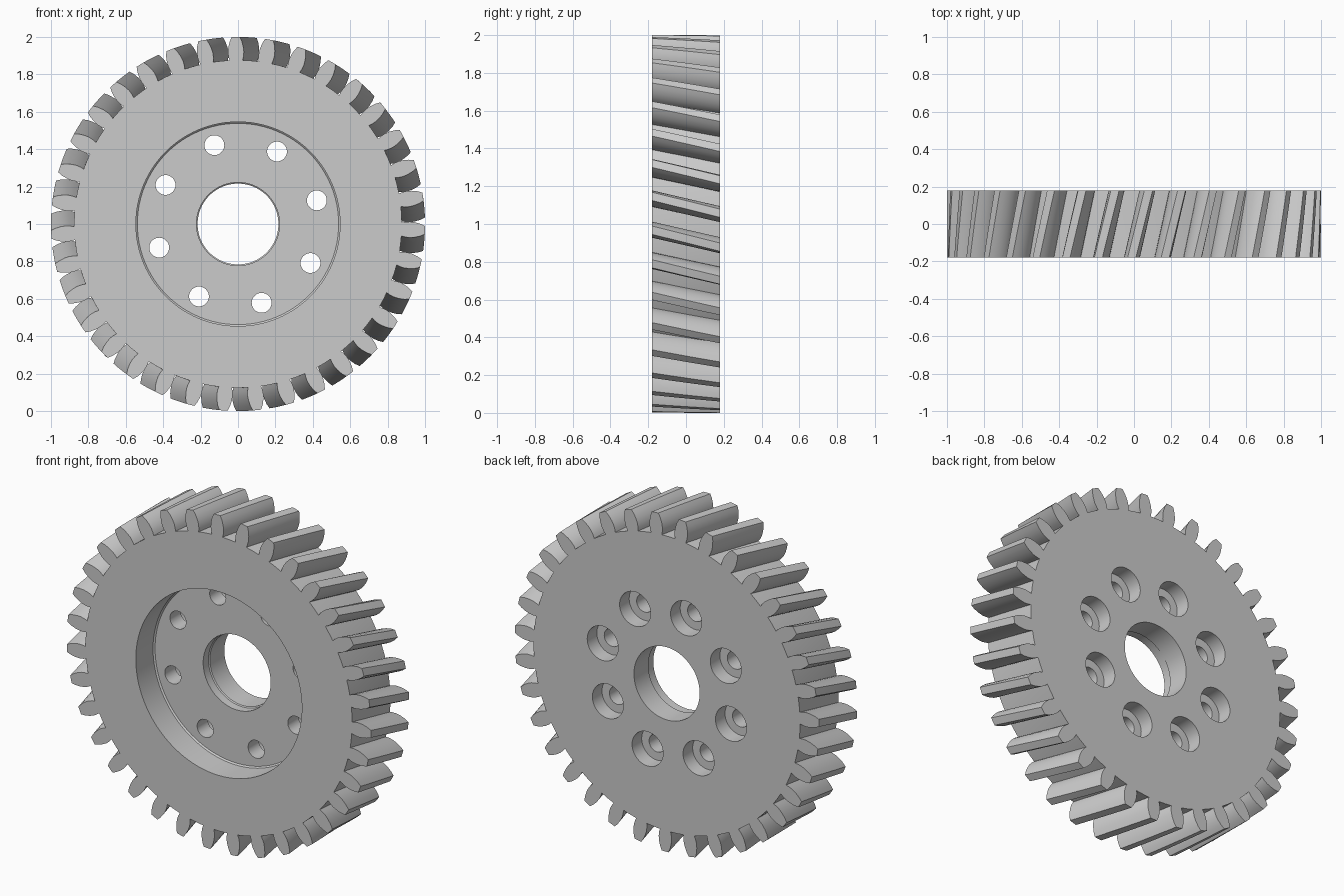
import bpy, bmesh, math

if "Cube" in bpy.data.objects:
    bpy.data.objects.remove(bpy.data.objects["Cube"])

TEETH, HALF_W, TWIST, CZ = 35, 0.18, 0.09, 1.0
PHASE = math.radians(-90 + 0.7)          # a tooth gap sits near the bottom
# radius, half thickness of one tooth from root to tip
FLANK = [(.876, .035), (.895, .040), (.92, .0425), (.946, .040), (.975, .033), (1.0, .022)]


def make_object(name, bm):
    bmesh.ops.recalc_face_normals(bm, faces=bm.faces)
    mesh = bpy.data.meshes.new(name)
    bm.to_mesh(mesh)
    bm.free()
    obj = bpy.data.objects.new(name, mesh)
    bpy.context.collection.objects.link(obj)
    return obj


def loft(bm, rings):
    """Join closed rings of points and cap both ends."""
    loops = [[bm.verts.new(p) for p in ring] for ring in rings]
    for a, b in zip(loops, loops[1:]):
        for i in range(len(a)):
            j = (i + 1) % len(a)
            bm.faces.new((a[i], a[j], b[j], b[i]))
    bm.faces.new(loops[0])
    bm.faces.new(loops[-1])


def turned(bm, profile, cx=0, cz=CZ, n=96):
    """Solid turned about a y-parallel axis from (radius, y) points."""
    loft(bm, [[(cx + r * math.cos(2 * math.pi * i / n), y, cz + r * math.sin(2 * math.pi * i / n))
               for i in range(n)] for r, y in profile])


def tooth_outline():
    pts, pitch = [], 2 * math.pi / TEETH
    for k in range(TEETH):
        a = PHASE + (k + 0.5) * pitch
        pts += [(r, a - t / r) for r, t in FLANK]
        pts.append((1.0, a))
        pts += [(r, a + t / r) for r, t in reversed(FLANK)]
        pts.append((FLANK[0][0], a + pitch / 2))
    return pts


# Helical toothed body
outline = tooth_outline()
bm = bmesh.new()
rings, steps = [], 6
for s in range(steps + 1):
    f = s / steps
    rings.append([(r * math.cos(a - TWIST * f), -HALF_W + 2 * HALF_W * f,
                   CZ + r * math.sin(a - TWIST * f)) for r, a in outline])
loft(bm, rings)
gear = make_object("helical_gear", bm)

# Front recess and stepped centre bore
bm = bmesh.new()
turned(bm, [(.546, -.25), (.546, -.018), (.538, -.01), (.222, -.01), (.222, .04),
            (.216, .045), (.216, .25)])
bore = make_object("bore_cutter", bm)

# Ring of bolt holes, counterbored from the back
bm = bmesh.new()
for k in range(8):
    a = math.radians(16.7 + 45 * k)
    turned(bm, [(.053, -.06), (.053, .09), (.102, .09), (.102, .25)],
           .44 * math.cos(a), CZ + .44 * math.sin(a), 40)
holes = make_object("bolt_hole_cutter", bm)

# Cut the openings and tidy up
bpy.context.view_layer.objects.active = gear
gear.select_set(True)
for cutter in (bore, holes):
    mod = gear.modifiers.new(cutter.name, 'BOOLEAN')
    mod.operation, mod.solver, mod.object = 'DIFFERENCE', 'EXACT', cutter
    bpy.ops.object.modifier_apply(modifier=mod.name)
    bpy.data.objects.remove(cutter)
bpy.ops.object.shade_smooth_by_angle(angle=math.radians(25))
